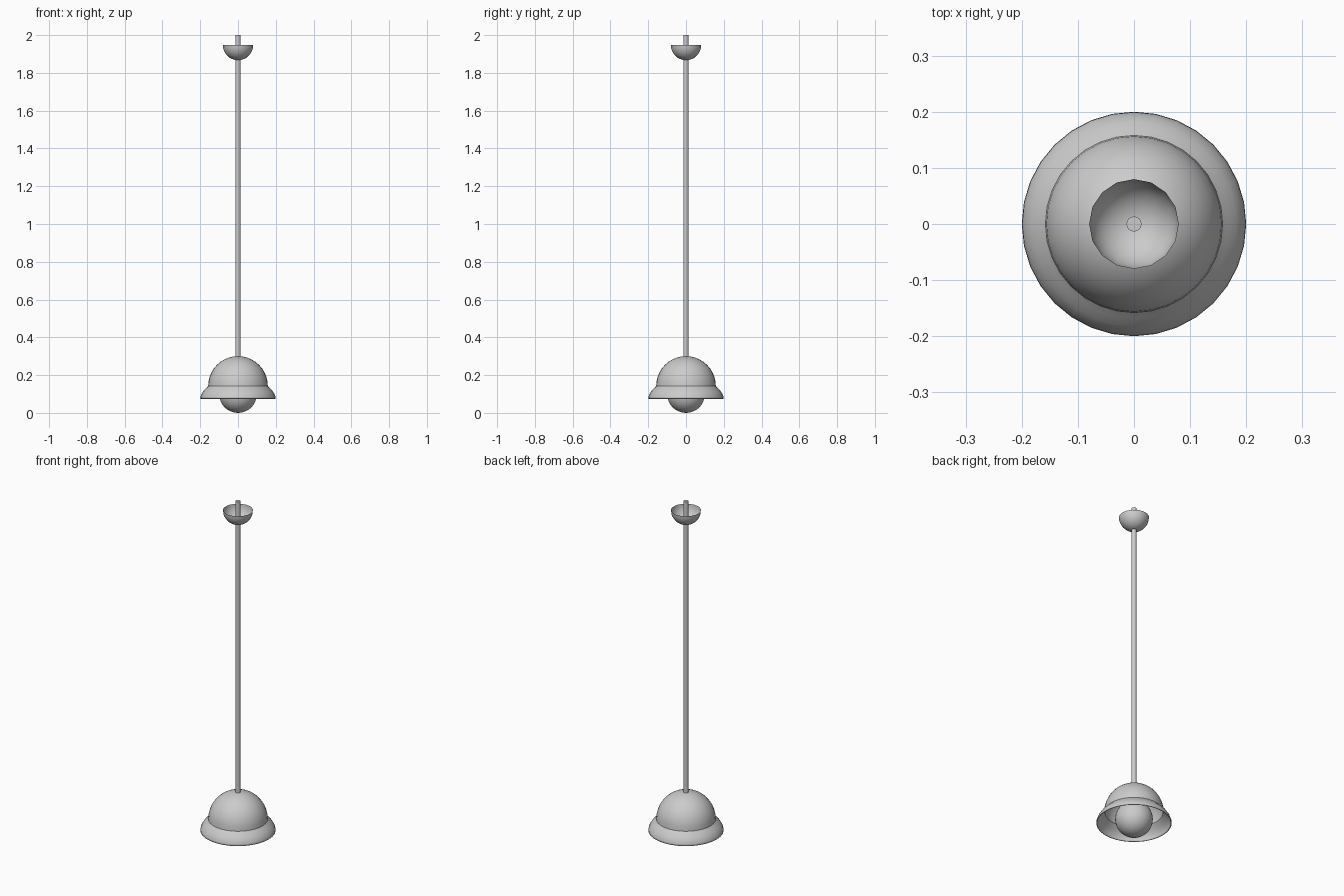
import bpy, bmesh, math

if "Cube" in bpy.data.objects:
    bpy.data.objects.remove(bpy.data.objects["Cube"])


def lathe(name, profile, sides, angle=35):
    """Revolve an (radius, z) profile around the z axis."""
    bm = bmesh.new()
    verts = [bm.verts.new((r, 0, z)) for r, z in profile]
    edges = [bm.edges.new(pair) for pair in zip(verts, verts[1:])]
    bmesh.ops.spin(bm, geom=verts + edges, cent=(0, 0, 0), axis=(0, 0, 1),
                   angle=2 * math.pi, steps=sides, use_merge=False)
    bmesh.ops.remove_doubles(bm, verts=bm.verts, dist=0.0002)
    bmesh.ops.recalc_face_normals(bm, faces=bm.faces)
    mesh = bpy.data.meshes.new(name)
    bm.to_mesh(mesh)
    bm.free()
    obj = bpy.data.objects.new(name, mesh)
    bpy.context.collection.objects.link(obj)
    bpy.ops.object.select_all(action='DESELECT')
    obj.select_set(True)
    bpy.context.view_layer.objects.active = obj
    bpy.ops.object.shade_smooth_by_angle(angle=math.radians(angle))
    return obj


def arc(radius, z, start, end, steps):
    """Points on a circle in the profile plane, angles in degrees."""
    angles = [math.radians(start + (end - start) * i / steps) for i in range(steps + 1)]
    return [(radius * math.cos(a), z + radius * math.sin(a)) for a in angles]


# Bell shade: dome, then a flared lip
shade = lathe("lamp_shade", arc(0.158, 0.142, 90, 0, 10)
              + [(0.168, 0.131), (0.182, 0.117), (0.193, 0.1), (0.199, 0.084), (0.2, 0.075)], 32)
wall = shade.modifiers.new("wall", 'SOLIDIFY')
wall.thickness = 0.004
wall.offset = -1

# Round bulb
lathe("bulb", arc(0.1, 0.1, -90, 90, 16), 32)

# Hanging rod with closed ends
lathe("hanging_rod", [(0, 0.19), (0.0135, 0.19), (0.0135, 2.0), (0, 2.0)], 16)

# Ceiling cup, open at the top
lathe("ceiling_cup", arc(0.08, 1.947, -90, 0, 8), 16)
